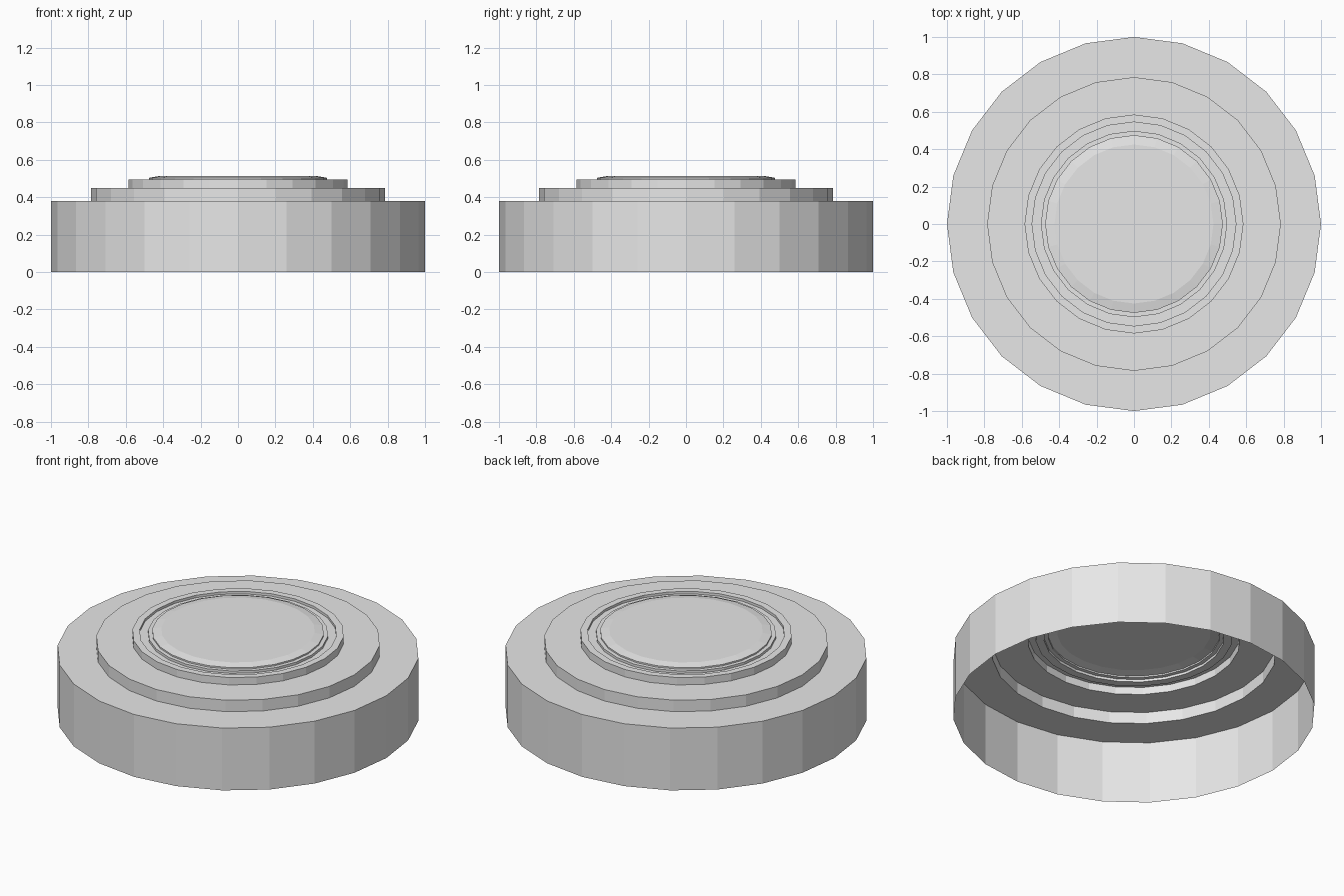
import bpy
import bmesh
from math import cos, sin, tau

SIDES = 24

cube = bpy.data.objects.get("Cube")
if cube:
    bpy.data.objects.remove(cube, do_unlink=True)

grey = bpy.data.materials.new("light grey")
grey.use_nodes = True
colour = (0.8, 0.8, 0.8, 1)
grey.diffuse_color = colour
grey.node_tree.nodes["Principled BSDF"].inputs["Base Color"].default_value = colour


def lathe(name, profile, closed_top=False):
    """Turn a (radius, height) profile, listed from outside to inside, about z."""
    bm = bmesh.new()
    rings = [[bm.verts.new((r * cos(tau * i / SIDES), r * sin(tau * i / SIDES), z))
              for i in range(SIDES)] for r, z in profile]
    for low, high in zip(rings, rings[1:]):
        for i in range(SIDES):
            j = (i + 1) % SIDES
            bm.faces.new((low[i], low[j], high[j], high[i]))
    if closed_top:
        bm.faces.new(rings[-1])
    mesh = bpy.data.meshes.new(name)
    bm.to_mesh(mesh)
    bm.free()
    mesh.materials.append(grey)
    obj = bpy.data.objects.new(name, mesh)
    bpy.context.collection.objects.link(obj)
    return obj


# Thin shell, open underneath: outer skirt and its flat shoulder
lathe("base_skirt", [(1, 0), (1, 0.38), (0.785, 0.38)])

# Middle step
lathe("middle_step", [(0.785, 0.38), (0.785, 0.45), (0.585, 0.45)])

# Raised collar with a shallow groove inside it
lathe("grooved_collar", [(0.585, 0.45), (0.585, 0.495), (0.545, 0.495),
                         (0.545, 0.48), (0.498, 0.48), (0.498, 0.495),
                         (0.475, 0.495)])

# Low centre disc with a bevelled edge
lathe("centre_disc", [(0.475, 0.495), (0.475, 0.504), (0.425, 0.513)],
      closed_top=True)
